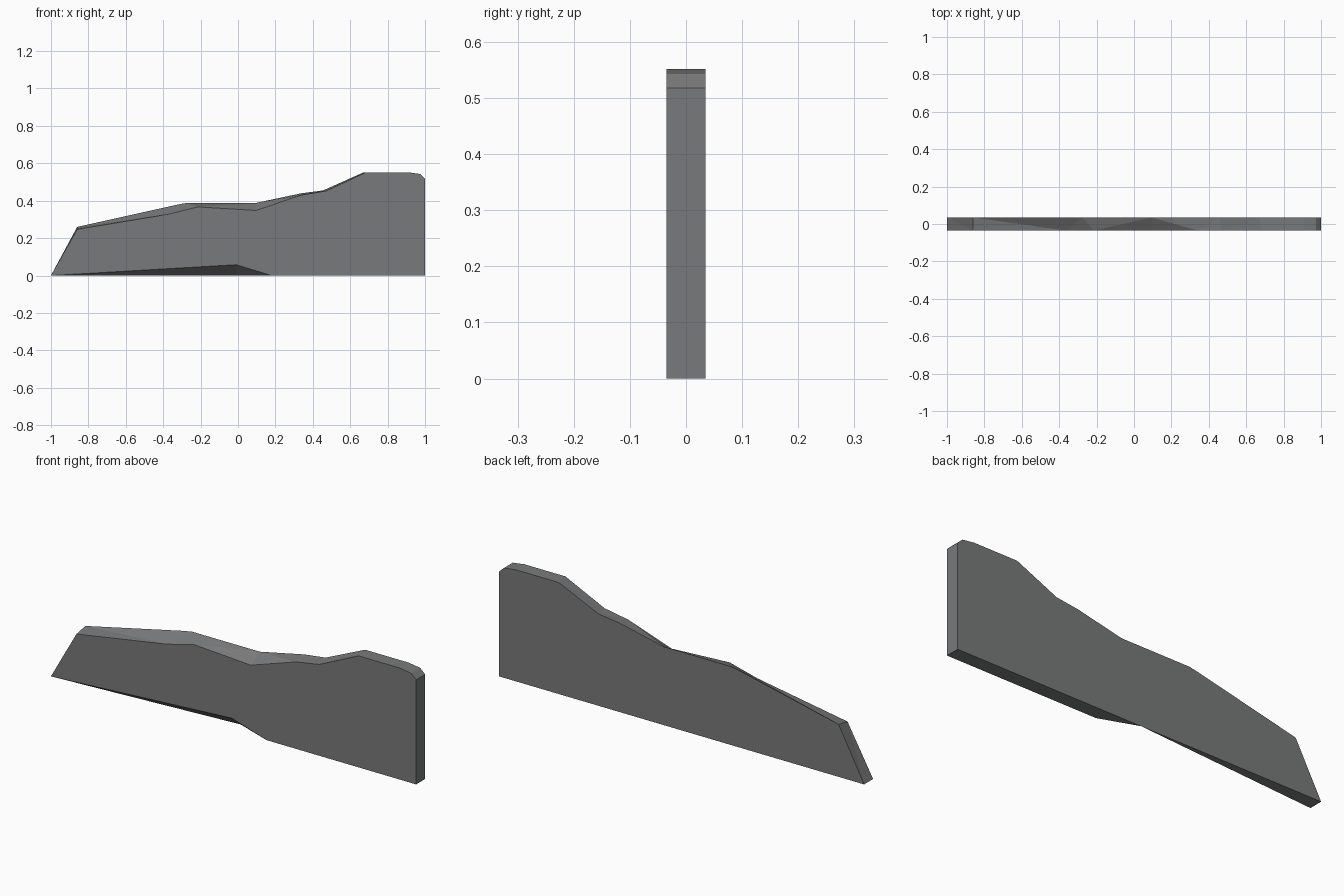
import bpy, bmesh

if "Cube" in bpy.data.objects:
    bpy.data.objects.remove(bpy.data.objects["Cube"])

HALF = 0.035  # half thickness of the plate

# Outlines (x, z) of the front and back sides, matched point by point
front = [(-1, 0), (-0.86, 0.247), (-0.365, 0.329), (-0.215, 0.367), (0.095, 0.348),
         (0.34, 0.43), (0.47, 0.452), (0.685, 0.552), (0.91, 0.552), (0.973, 0.543),
         (1, 0.518), (1, 0), (0.18, 0), (-0.01, 0.058)]
back = [(-1, 0), (-0.86, 0.26), (-0.32, 0.38), (-0.275, 0.388), (0.095, 0.388),
        (0.34, 0.44), (0.455, 0.455), (0.672, 0.552), (0.91, 0.552), (0.973, 0.543),
        (1, 0.518), (1, 0), (0.18, 0), (-0.01, 0)]

# Carved plate: two outlines bridged by a rim
bm = bmesh.new()
fv = [bm.verts.new((x, -HALF, z)) for x, z in front]
bv = [bm.verts.new((x, HALF, z)) for x, z in back]
bm.faces.new(fv)
bm.faces.new(bv[::-1])
n = len(fv)
rim = []
for i in range(n):
    j = (i + 1) % n
    rim.append(bm.faces.new((fv[i], bv[i], bv[j], fv[j])))
# split the twisted rim faces so every face is flat
bmesh.ops.triangulate(bm, faces=rim)
bmesh.ops.recalc_face_normals(bm, faces=bm.faces)

mesh = bpy.data.meshes.new("carved_plate")
bm.to_mesh(mesh)
bm.free()

# Single grey
grey = bpy.data.materials.new("mid_grey")
grey.diffuse_color = (0.19, 0.193, 0.197, 1)
grey.use_nodes = True
grey.node_tree.nodes["Principled BSDF"].inputs["Base Color"].default_value = grey.diffuse_color
mesh.materials.append(grey)

plate = bpy.data.objects.new("carved_plate", mesh)
bpy.context.collection.objects.link(plate)
